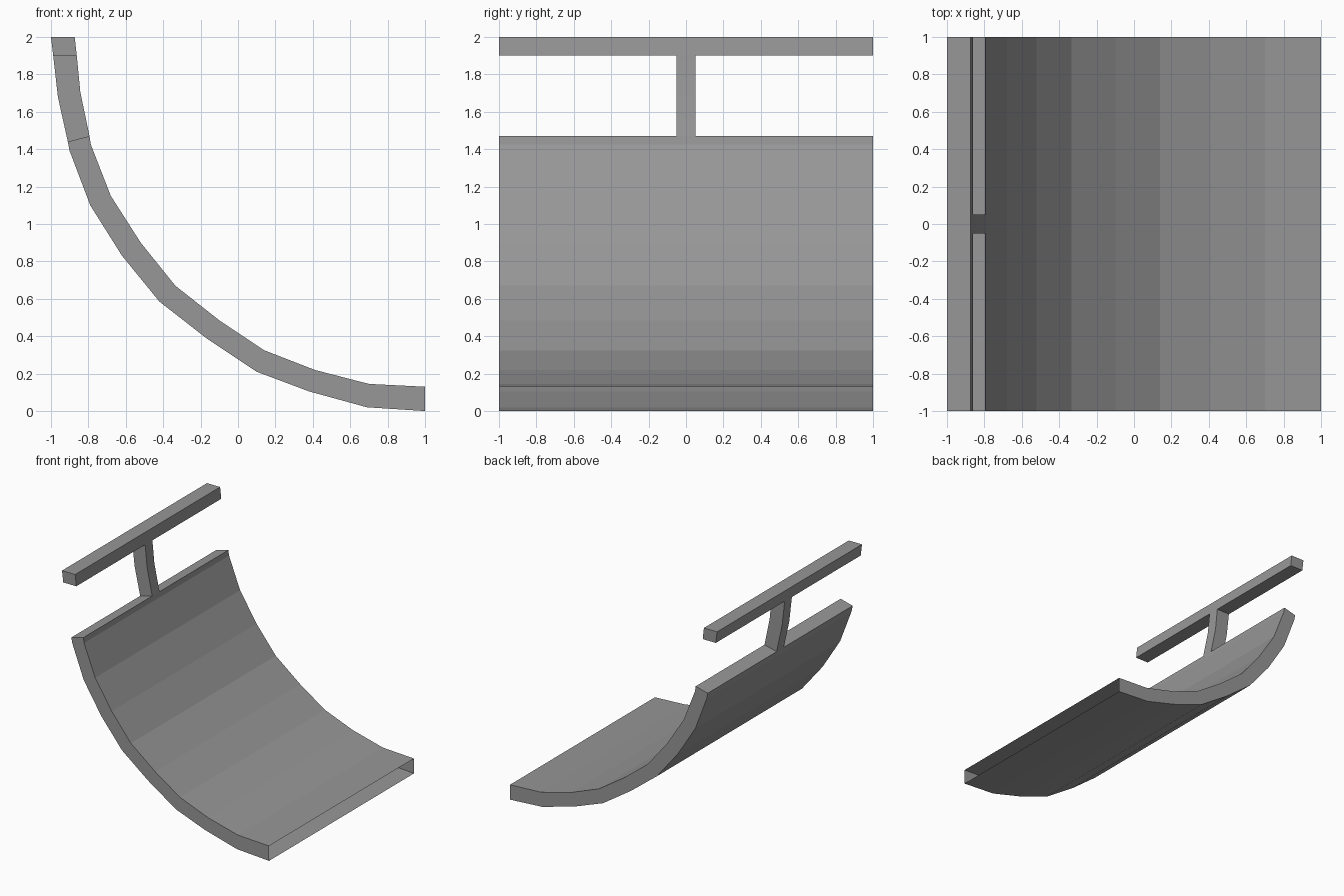
import bpy, bmesh

if "Cube" in bpy.data.objects:
    bpy.data.objects.remove(bpy.data.objects["Cube"])

# matching (x, z) points on the outer and inner side of the curve, top to bottom
TOP = ((-1.0, 2.0), (-0.873, 2.0))
BAR_BASE = ((-0.988, 1.90), (-0.862, 1.90))
POST_MID = ((-0.963, 1.68), (-0.843, 1.705))
PANEL_TOP = ((-0.91, 1.44), (-0.794, 1.47))
PANEL = [
    PANEL_TOP,
    ((-0.90, 1.39), (-0.787, 1.425)),
    ((-0.79, 1.10), (-0.68, 1.15)),
    ((-0.62, 0.83), (-0.52, 0.90)),
    ((-0.42, 0.585), (-0.335, 0.67)),
    ((-0.17, 0.39), (-0.10, 0.485)),
    ((0.10, 0.21), (0.14, 0.325)),
    ((0.38, 0.105), (0.41, 0.22)),
    ((0.69, 0.02), (0.70, 0.145)),
    ((1.0, 0.0), (1.0, 0.13)),
]

# dark grey finish shared by all parts
grey = bpy.data.materials.new("dark_grey")
grey.diffuse_color = (0.31, 0.31, 0.31, 1.0)
grey.use_nodes = True
grey.node_tree.nodes["Principled BSDF"].inputs["Base Color"].default_value = grey.diffuse_color


def curved_slab(name, pairs, half_width, cap_start=True, cap_end=True):
    """Sweep a four-cornered section along the pairs, flat shaded."""
    bm = bmesh.new()
    rings = []
    for (ox, oz), (ix, iz) in pairs:
        corners = [(ox, -half_width, oz), (ox, half_width, oz),
                   (ix, half_width, iz), (ix, -half_width, iz)]
        rings.append([bm.verts.new(c) for c in corners])
    for a, b in zip(rings, rings[1:]):
        for i in range(4):
            j = (i + 1) % 4
            bm.faces.new((a[i], a[j], b[j], b[i]))
    if cap_start:
        bm.faces.new(rings[0][::-1])
    if cap_end:
        bm.faces.new(rings[-1])
    bmesh.ops.recalc_face_normals(bm, faces=bm.faces)
    mesh = bpy.data.meshes.new(name)
    bm.to_mesh(mesh)
    bm.free()
    mesh.materials.append(grey)
    obj = bpy.data.objects.new(name, mesh)
    bpy.context.collection.objects.link(obj)
    return obj


# main curved panel, open at its low end
curved_panel = curved_slab("curved_panel", PANEL, 1.0, cap_end=False)

# crossbar along the top
top_bar = curved_slab("top_bar", [TOP, BAR_BASE], 1.0)

# narrow post joining panel and bar, smooth along its bend
post = curved_slab("post", [BAR_BASE, POST_MID, PANEL_TOP], 0.05,
                   cap_start=False, cap_end=False)
bpy.context.view_layer.objects.active = post
post.select_set(True)
bpy.ops.object.shade_smooth_by_angle()
